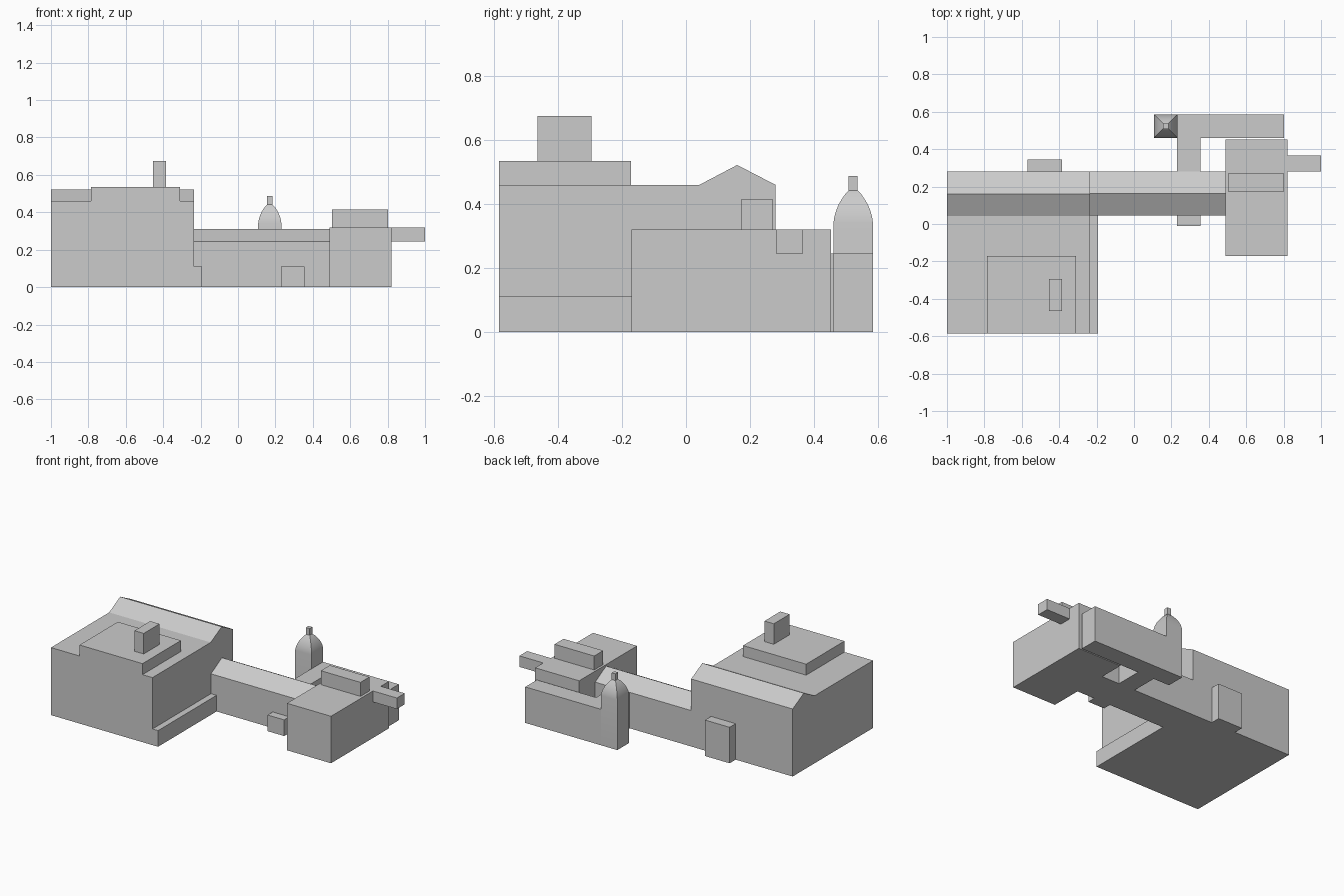
import bpy, bmesh, math

if "Cube" in bpy.data.objects:
    bpy.data.objects.remove(bpy.data.objects["Cube"])


def finish(name, bm):
    bmesh.ops.recalc_face_normals(bm, faces=bm.faces)
    mesh = bpy.data.meshes.new(name)
    bm.to_mesh(mesh)
    bm.free()
    obj = bpy.data.objects.new(name, mesh)
    bpy.context.collection.objects.link(obj)
    return obj


def loft(name, rings):
    """Skin closed rings of points and cap both ends."""
    bm = bmesh.new()
    loops = [[bm.verts.new(p) for p in ring] for ring in rings]
    n = len(loops[0])
    for a, b in zip(loops, loops[1:]):
        for i in range(n):
            j = (i + 1) % n
            bm.faces.new((a[i], a[j], b[j], b[i]))
    bm.faces.new(loops[0])
    bm.faces.new(loops[-1])
    return finish(name, bm)


def box(name, x, y, z):
    ring = [(x[0], y[0]), (x[1], y[0]), (x[1], y[1]), (x[0], y[1])]
    return loft(name, [[(px, py, pz) for px, py in ring] for pz in z])


def extrude_x(name, profile, x):
    return loft(name, [[(px, y, z) for y, z in profile] for px in x])


# Main hall: flat roof in front, pitched roof along the back
extrude_x("main_hall", [(-0.585, 0), (0.28, 0), (0.28, 0.46), (0.16, 0.522),
                        (0.042, 0.46), (-0.585, 0.46)], (-1, -0.235))
box("hall_roof_storey", (-0.785, -0.31), (-0.585, -0.172), (0.46, 0.535))
box("chimney", (-0.455, -0.385), (-0.465, -0.295), (0.535, 0.675))
box("hall_side_step", (-0.235, -0.193), (-0.585, 0.045), (0, 0.11))
box("hall_back_porch", (-0.57, -0.385), (0.28, 0.345), (0, 0.245))

# Linking wing with a pitched roof
extrude_x("link_wing", [(0.045, 0), (0.28, 0), (0.28, 0.245), (0.163, 0.31),
                        (0.045, 0.245)], (-0.235, 0.488))
box("link_front_porch", (0.23, 0.355), (-0.01, 0.045), (0, 0.11))

# Right block with roof box and projecting bridge
box("right_block", (0.488, 0.82), (-0.17, 0.453), (0, 0.32))
box("right_roof_box", (0.503, 0.802), (0.173, 0.27), (0.32, 0.415))
box("bridge", (0.82, 1.0), (0.282, 0.366), (0.245, 0.32))

# Rear wing, one L-shaped body joined to the link wing
ell = [(0.23, 0.28), (0.355, 0.28), (0.355, 0.461), (0.802, 0.461),
       (0.802, 0.585), (0.23, 0.585)]
loft("rear_wing", [[(x, y, z) for x, y in ell] for z in (0, 0.245)])

# Square tower with a curved four-sided dome and finial
cx, cy = 0.17, 0.523
steps = [(0.062, 0), (0.062, 0.34), (0.059, 0.36), (0.054, 0.378),
         (0.046, 0.398), (0.036, 0.415), (0.025, 0.431), (0.014, 0.442)]
tower = loft("domed_tower", [[(cx + sx * r, cy + sy * r, z) for sx, sy in
                             ((-1, -1), (1, -1), (1, 1), (-1, 1))] for r, z in steps])
bpy.context.view_layer.objects.active = tower
tower.select_set(True)
bpy.ops.object.shade_smooth_by_angle(angle=math.radians(30))
box("tower_finial", (cx - 0.014, cx + 0.014), (cy - 0.014, cy + 0.014), (0.442, 0.488))
